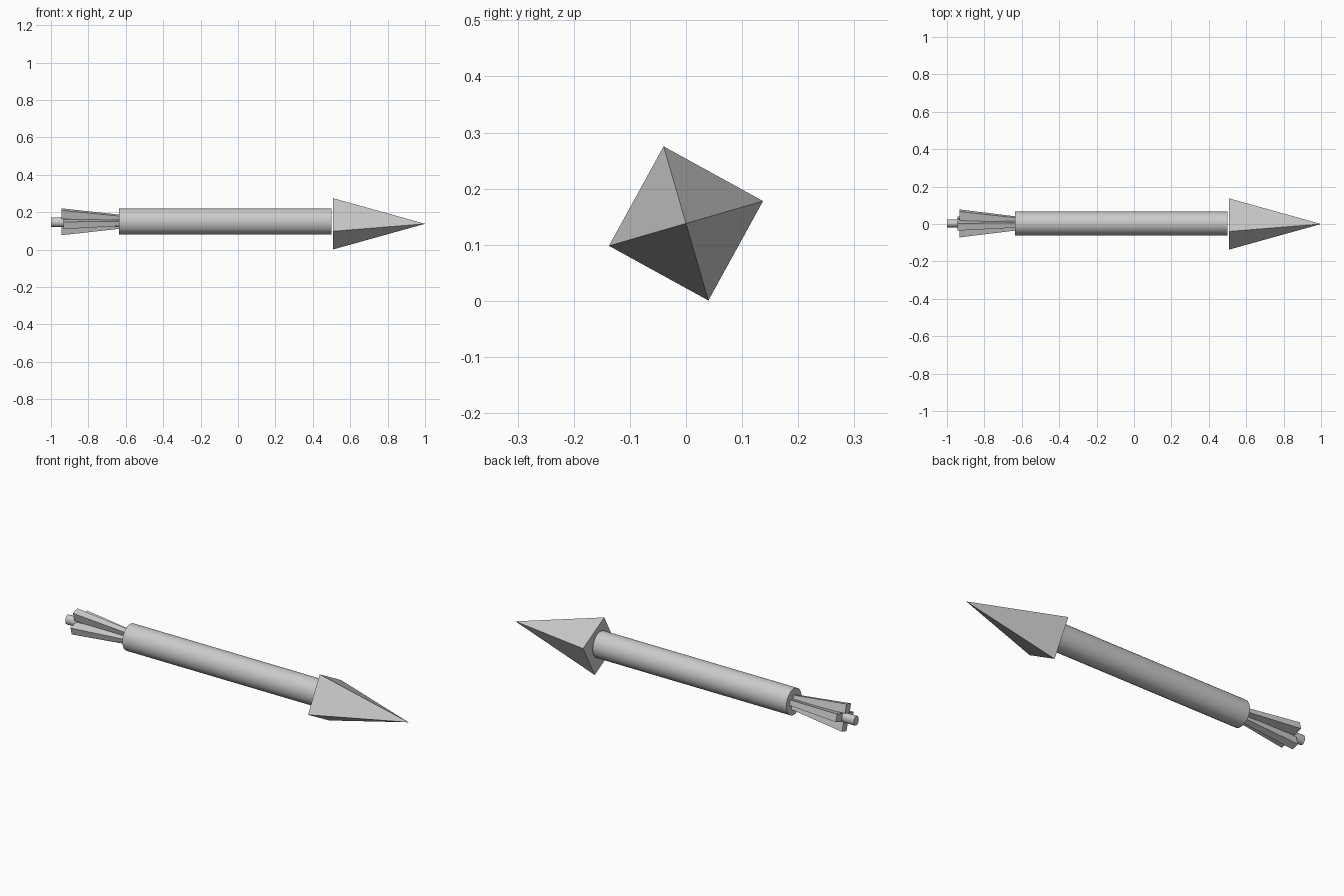
import bpy, bmesh
from math import sin, cos, radians, pi

if "Cube" in bpy.data.objects:
    bpy.data.objects.remove(bpy.data.objects["Cube"])

def loft(name, start, end, smooth=False):
    """Closed solid between two rings of (x, y, z) points; a one-point end makes a tip."""
    bm = bmesh.new()
    a = [bm.verts.new(p) for p in start]
    b = [bm.verts.new(p) for p in end]
    n = len(a)
    for i in range(n):
        j = (i + 1) % n
        bm.faces.new([a[i], a[j], b[0]] if len(b) == 1 else [a[i], a[j], b[j], b[i]])
    bm.faces.new(a[::-1])
    if len(b) > 1:
        bm.faces.new(b)
    bmesh.ops.recalc_face_normals(bm, faces=bm.faces)
    mesh = bpy.data.meshes.new(name)
    bm.to_mesh(mesh)
    bm.free()
    ob = bpy.data.objects.new(name, mesh)
    bpy.context.collection.objects.link(ob)
    if smooth:
        bpy.ops.object.select_all(action='DESELECT')
        ob.select_set(True)
        bpy.context.view_layer.objects.active = ob
        bpy.ops.object.shade_smooth_by_angle(angle=radians(35))
    return ob

def ring(x, y, z, ry, rz, n, turn=0.0):
    return [(x, y + ry * cos(turn + 2 * pi * i / n), z + rz * sin(turn + 2 * pi * i / n))
            for i in range(n)]

TILT = radians(16.2)
CY, CZ = 0.003, 0.151

# Four-sided arrow head
loft("arrow_head", ring(0.507, 0, 0.138, 0.143, 0.143, 4, TILT), [(1.0, 0, 0.138)])

# Shaft and thin tail rod
loft("shaft", ring(-0.635, CY, CZ, 0.064, 0.0695, 32),
     ring(0.50, CY, CZ, 0.064, 0.0695, 32), smooth=True)
loft("tail_rod", ring(-1.0, CY, 0.147, 0.021, 0.025, 24),
     ring(-0.60, CY, 0.147, 0.021, 0.025, 24), smooth=True)

# Four flared tail fins around the rod
def fin_section(x, inner, outer, half, ang):
    pts = [(inner, -half), (outer, -half), (outer, half), (inner, half)]
    return [(x, CY + r * cos(ang) - w * sin(ang), 0.149 + r * sin(ang) + w * cos(ang))
            for r, w in pts]

for k in range(4):
    ang = TILT + k * pi / 2
    tail_x, outer = (-0.932, 0.072) if k % 2 == 0 else (-0.943, 0.069)
    loft(f"tail_fin_{k + 1}", fin_section(tail_x, 0.022, outer, 0.020, ang),
         fin_section(-0.62, 0.004, 0.034, 0.013, ang))
